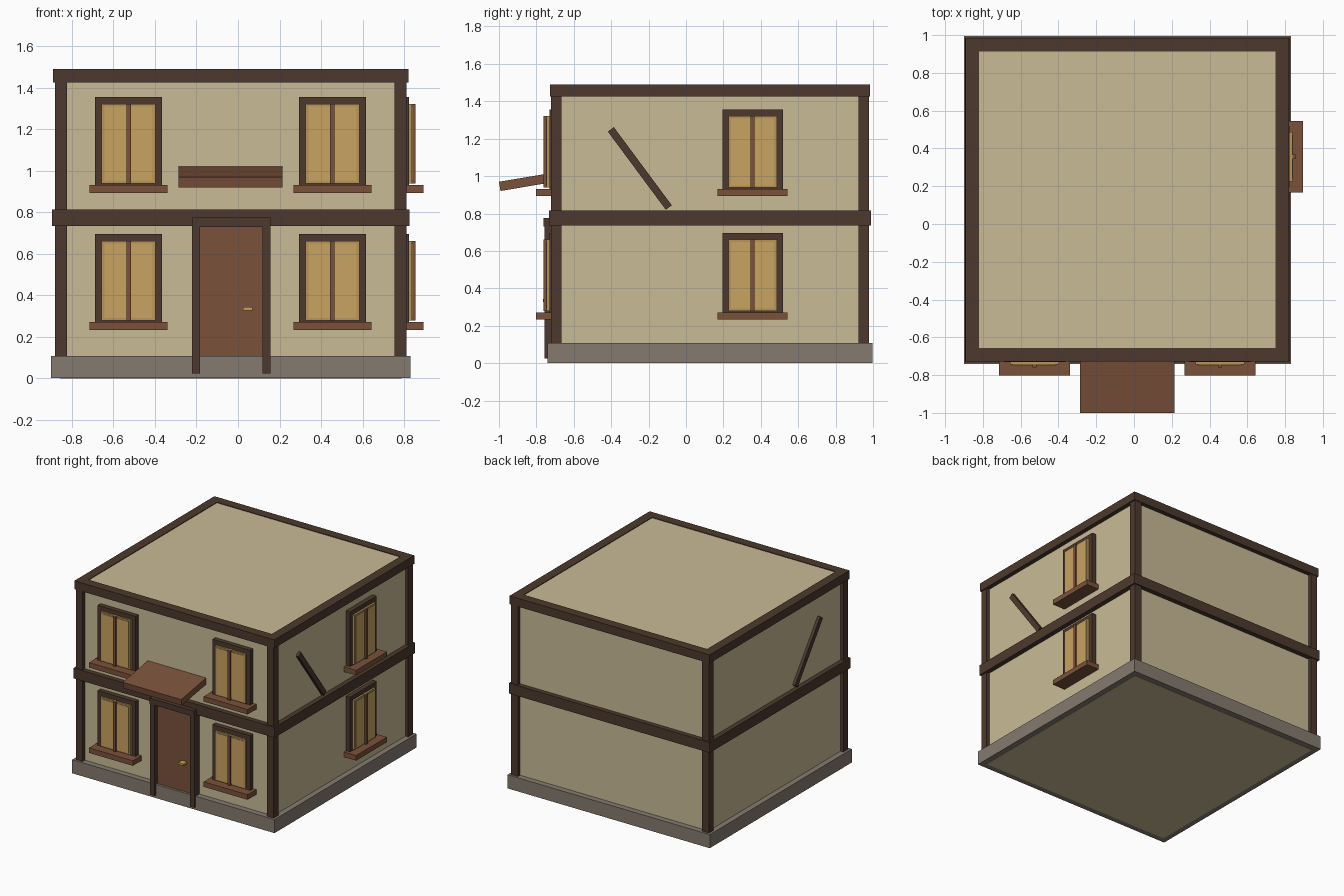
import bpy
import math
from mathutils import Matrix, Vector

if "Cube" in bpy.data.objects:
    bpy.data.objects.remove(bpy.data.objects["Cube"])


def material(name, hex_code):
    """Flat material from an sRGB hex colour."""
    def lin(c):
        return c / 12.92 if c <= 0.04045 else ((c + 0.055) / 1.055) ** 2.4
    m = bpy.data.materials.new(name)
    rgb = [lin(int(hex_code[i:i + 2], 16) / 255) for i in (0, 2, 4)]
    m.diffuse_color = (*rgb, 1)
    m.use_nodes = True
    m.node_tree.nodes["Principled BSDF"].inputs["Base Color"].default_value = m.diffuse_color
    return m


PLASTER = material("cream plaster", "CABB97")
TIMBER = material("dark timber", "4D392D")
WOOD = material("warm wood", "7A523B")
STONE = material("grey stone", "857B6F")
GLASS = material("amber glass", "C9A362")
GLASS_EDGE = material("amber glass edge", "B8945A")
BRASS = material("brass", "C9A24E")


def box(name, lo, hi, mat, matrix=None):
    """Axis-aligned box between two corners, optionally transformed."""
    lo, hi = Vector(lo), Vector(hi)
    verts = [(x, y, z) for x in (lo.x, hi.x) for y in (lo.y, hi.y) for z in (lo.z, hi.z)]
    faces = [(0, 1, 3, 2), (4, 6, 7, 5), (0, 4, 5, 1), (2, 3, 7, 6), (0, 2, 6, 4), (1, 5, 7, 3)]
    me = bpy.data.meshes.new(name)
    me.from_pydata(verts, [], faces)
    if matrix is not None:
        me.transform(matrix)
    me.materials.append(mat)
    ob = bpy.data.objects.new(name, me)
    bpy.context.collection.objects.link(ob)
    return ob


# House centre and half size of the square wall block
CX, CY, H = -0.035, 0.128, 0.823


def ring(name, inner, outer, z0, z1):
    """Four beams running round the house, half sizes inner to outer."""
    for s, side in ((-1, "left"), (1, "right")):
        a, b = sorted((CX + s * inner, CX + s * outer))
        box(f"{name}_{side}", (a, CY - inner, z0), (b, CY + inner, z1), TIMBER)
    for s, side in ((-1, "front"), (1, "back")):
        a, b = sorted((CY + s * inner, CY + s * outer))
        box(f"{name}_{side}", (CX - outer, a, z0), (CX + outer, b, z1), TIMBER)


# Body
box("walls", (CX - H, CY - H, 0), (CX + H, CY + H, 1.485), PLASTER)
box("plinth", (CX - 0.866, CY - 0.868, 0.002), (CX + 0.866, CY + 0.868, 0.107), STONE)
ring("floor_beam", 0.785, 0.86, 0.735, 0.815)
ring("roof_beam", 0.785, 0.856, 1.425, 1.49)

# Corner posts
for sx in (-1, 1):
    for sy in (-1, 1):
        x, y = CX + sx * 0.818, CY + sy * 0.822
        box("corner_post", (x - 0.029, y - 0.029, 0.1), (x + 0.029, y + 0.029, 1.43), TIMBER)


def window(matrix):
    """Window in local space: centre x = 0, wall at y = 0, out is -y, z from the sill base."""
    def part(name, x0, x1, out, z0, z1, mat):
        box(name, (x0, 0.02, z0), (x1, -out, z1), mat, matrix)
    part("window_frame", -0.162, 0.162, 0.036, 0.03, 0.462, TIMBER)
    part("window_pane", -0.130, 0.130, 0.050, 0.046, 0.428, GLASS_EDGE)
    for s in (-1, 1):
        a, b = sorted((s * 0.011, s * 0.115))
        part("window_glass", a, b, 0.054, 0.058, 0.416, GLASS)
    part("window_mullion", -0.011, 0.011, 0.066, 0.046, 0.428, WOOD)
    part("window_sill", -0.188, 0.188, 0.106, 0.0, 0.039, WOOD)


# Windows on the front and the right side, two storeys
for z in (0.233, 0.893):
    for x in (-0.527, 0.455):
        window(Matrix.Translation((x, CY - H, z)))
    window(Matrix.Translation((CX + H, 0.356, z)) @ Matrix.Rotation(math.pi / 2, 4, 'Z'))

# Door with its frame and handle
box("door", (-0.19, -0.722, 0.05), (0.12, -0.68, 0.735), WOOD)
for x in (-0.222, 0.118):
    box("door_post", (x, -0.757, 0.024), (x + 0.038, -0.68, 0.735), TIMBER)
box("door_lintel", (-0.222, -0.763, 0.73), (0.156, -0.68, 0.775), TIMBER)
box("door_handle", (0.024, -0.765, 0.328), (0.07, -0.715, 0.343), BRASS)

# Sloping awning above the door
slope = Matrix.Translation((-0.036, -0.842, 0.971)) @ Matrix.Rotation(math.radians(9.5), 4, 'X')
box("awning", (-0.25, -0.156, -0.025), (0.25, 0.156, 0.025), WOOD, slope)

# Diagonal braces on both side walls
top, bottom = Vector((0, -0.402, 1.25)), Vector((0, -0.092, 0.832))
d = top - bottom
tilt = math.atan2(-d.y, d.z)
for s in (-1, 1):
    place = Matrix.Translation((top + bottom) / 2 + Vector((CX + s * H, 0, 0))) @ Matrix.Rotation(tilt, 4, 'X')
    box("diagonal_brace", (-0.022, -0.02, -d.length / 2), (0.022, 0.02, d.length / 2), TIMBER, place)

# Make all face normals point outward
import bmesh
for ob in bpy.context.collection.objects:
    bm = bmesh.new()
    bm.from_mesh(ob.data)
    bmesh.ops.recalc_face_normals(bm, faces=bm.faces)
    bm.to_mesh(ob.data)
    bm.free()
